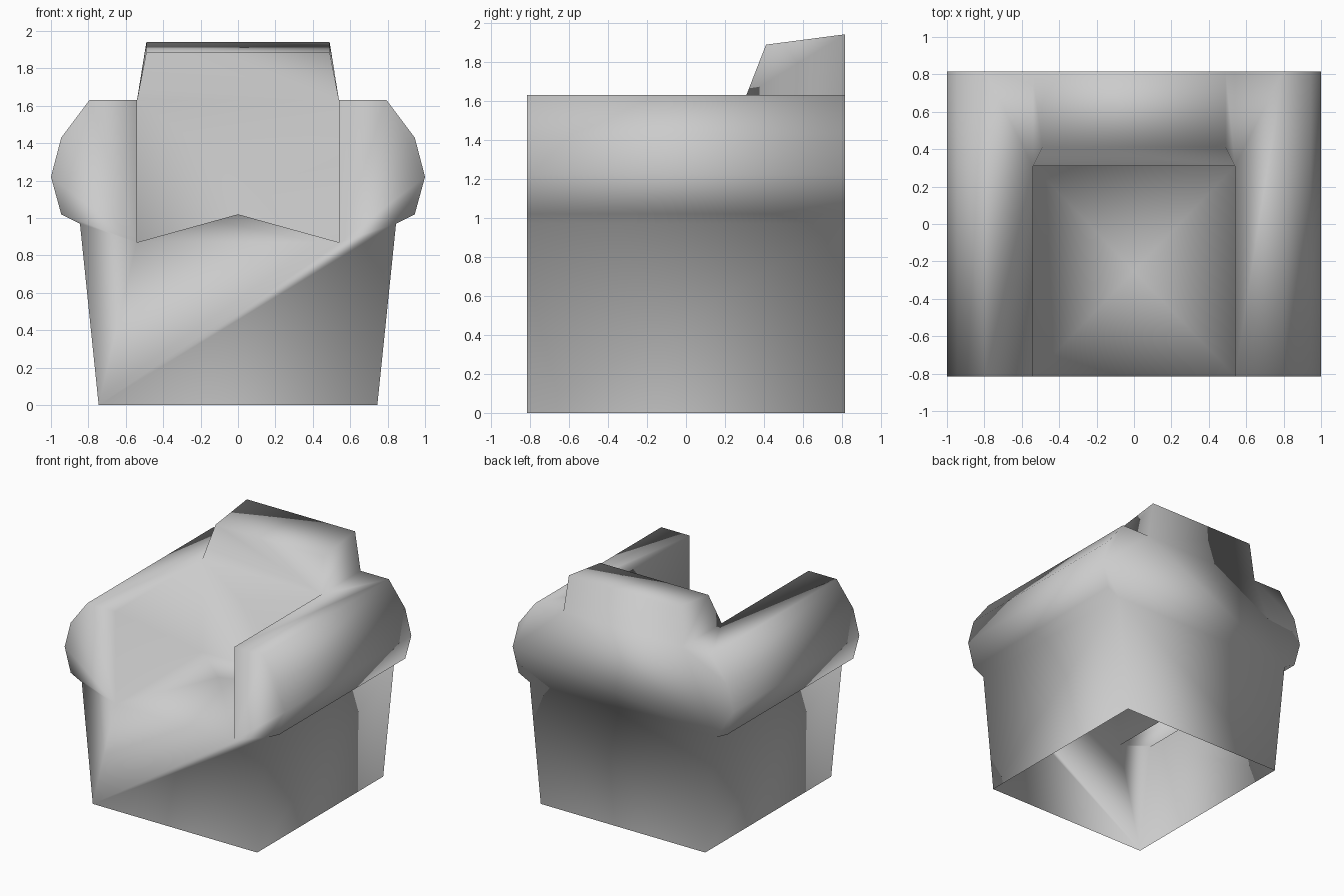
import bpy
import bmesh

cube = bpy.data.objects.get("Cube")
if cube:
    bpy.data.objects.remove(cube, do_unlink=True)

# Main dimensions
FRONT, BACK = -0.815, 0.815
REST = 0.31            # front plane of the backrest
IN = 0.54              # inner side of the arms
SEAT, ARM = 0.87, 1.63  # seat edge and arm top heights
APEX = 1.02            # middle of the padded seat
HEAD = 0.49            # half width of the backrest top

# Outer outline of one side, from the floor up over the rolled arm
OUTLINE = [(0.745, 0), (0.845, 0.97), (0.945, 1.02), (1.0, 1.22),
           (0.945, 1.43), (0.795, ARM), (IN, ARM)]

# Upholstery colour
fabric = bpy.data.materials.new("grey_fabric")
fabric.use_nodes = True
grey = (0.6, 0.6, 0.6, 1)
fabric.diffuse_color = grey
fabric.node_tree.nodes["Principled BSDF"].inputs["Base Color"].default_value = grey

bm = bmesh.new()


def face(points):
    bm.faces.new([bm.verts.new(p) for p in points])


def both_sides(points):
    face(points)
    face([(-x, y, z) for x, y, z in reversed(points)])


def across(points):
    """Face spanning both sides, closed by the mirrored outline."""
    face(points + [(-x, y, z) for x, y, z in reversed(points)])


def outline_at(y):
    return [(x, y, z) for x, z in OUTLINE]


# Sides and rolled arms, swept from front to back
for (x0, z0), (x1, z1) in zip(OUTLINE[:-2], OUTLINE[1:-1]):
    both_sides([(x0, FRONT, z0), (x0, BACK, z0), (x1, BACK, z1), (x1, FRONT, z1)])

# Arm tops, meeting the backrest, and inner arm walls
x, z = OUTLINE[-2]
both_sides([(x, FRONT, z), (x, BACK, z), (IN, BACK, ARM), (IN, REST, ARM), (IN, FRONT, ARM)])
both_sides([(IN, FRONT, SEAT), (IN, FRONT, ARM), (IN, REST, ARM), (IN, REST, SEAT)])

# Front panel with its notch above the seat edge
across(outline_at(FRONT) + [(IN, FRONT, SEAT)])

# Padded seat rising to its middle
corners = [(-IN, FRONT, SEAT), (IN, FRONT, SEAT), (IN, REST, SEAT), (-IN, REST, SEAT)]
middle = (0, (FRONT + REST) / 2, APEX)
for i in range(4):
    face([corners[i], corners[(i + 1) % 4], middle])

# Backrest: front, leaning headrest, top, sides
brow, crown = (HEAD, 0.41, 1.887), (HEAD, BACK, 1.94)
across([(IN, REST, SEAT), (IN, REST, ARM)])
across([(IN, REST, ARM), brow])
across([brow, crown])
both_sides([(IN, REST, ARM), (IN, BACK, ARM), crown, brow])

# Back panel
across(outline_at(BACK) + [crown])

# Weld into one open-bottomed shell, so the upholstery shades as one surface
bmesh.ops.remove_doubles(bm, verts=bm.verts[:], dist=0.001)
bmesh.ops.recalc_face_normals(bm, faces=bm.faces[:])
for f in bm.faces:
    f.smooth = True
mesh = bpy.data.meshes.new("armchair_shell")
bm.to_mesh(mesh)
bm.free()
mesh.materials.append(fabric)
chair = bpy.data.objects.new("armchair_shell", mesh)
bpy.context.collection.objects.link(chair)
